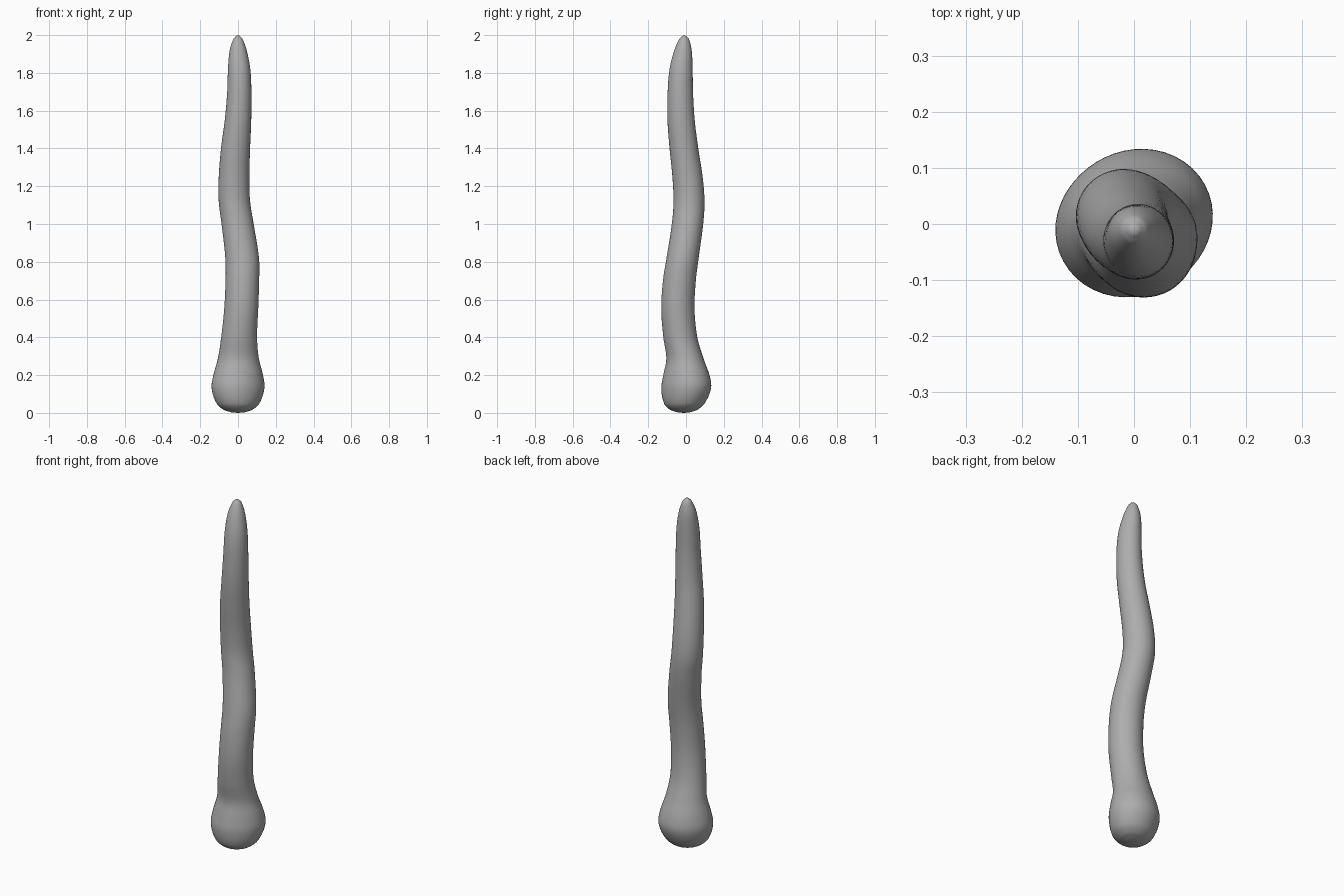
import bpy, bmesh
from math import sin, cos, pi, exp

if "Cube" in bpy.data.objects:
    bpy.data.objects.remove(bpy.data.objects["Cube"])

# Cross-sections of the wavy stalk: z, centre x, centre y, radius x, radius y
SECTIONS = [
    (0.003, 0.0, -0.012, 0.035, 0.033),
    (0.016, 0.0, -0.012, 0.075, 0.072),
    (0.05, 0.0, -0.009, 0.113, 0.107),
    (0.13, 0.0, 0.001, 0.139, 0.131),
    (0.2, 0.001, 0.002, 0.131, 0.122),
    (0.29, 0.002, -0.006, 0.108, 0.098),
    (0.4, 0.006, -0.03, 0.095, 0.090),
    (0.55, 0.017, -0.043, 0.090, 0.088),
    (0.7, 0.023, -0.035, 0.089, 0.087),
    (0.82, 0.022, -0.018, 0.089, 0.085),
    (1.0, -0.002, 0.008, 0.085, 0.083),
    (1.12, -0.019, 0.016, 0.083, 0.082),
    (1.25, -0.021, 0.008, 0.081, 0.080),
    (1.4, -0.013, -0.011, 0.077, 0.076),
    (1.55, 0.0, -0.026, 0.070, 0.072),
    (1.7, 0.007, -0.030, 0.064, 0.067),
    (1.82, 0.006, -0.026, 0.059, 0.061),
    (1.92, 0.001, -0.016, 0.045, 0.046),
    (1.98, 0.0, -0.010, 0.024, 0.025),
    (1.996, 0.0, -0.010, 0.010, 0.010),
]
SIDES, STEPS = 48, 5


def smooth_sections():
    n = len(SECTIONS)
    z = [s[0] for s in SECTIONS]

    def slope(i, k):
        lo, hi = max(i - 1, 0), min(i + 1, n - 1)
        return (SECTIONS[hi][k] - SECTIONS[lo][k]) / (z[hi] - z[lo])

    out = []
    for i in range(n - 1):
        h = z[i + 1] - z[i]
        for j in range(STEPS):
            t = j / STEPS
            row = [z[i] + t * h]
            for k in range(1, 5):
                p, q = SECTIONS[i][k], SECTIONS[i + 1][k]
                m0, m1 = h * slope(i, k), h * slope(i + 1, k)
                row.append(p * (2 * t**3 - 3 * t**2 + 1) + q * (3 * t**2 - 2 * t**3)
                           + m0 * (t**3 - 2 * t**2 + t) + m1 * (t**3 - t**2))
            out.append(row)
    out.append(SECTIONS[-1])
    return out


# Loft the rings; the bulb is slightly squeezed along one diagonal
bm = bmesh.new()
rings = []
for z, cx, cy, rx, ry in smooth_sections():
    skew = 0.05 * exp(-((z - 0.13) / 0.17) ** 2)
    ring = []
    for i in range(SIDES):
        a = 2 * pi * i / SIDES
        r = 1 + skew * sin(2 * a)
        ring.append(bm.verts.new((cx + rx * r * cos(a), cy + ry * r * sin(a), z)))
    rings.append(ring)
for lower, upper in zip(rings, rings[1:]):
    for i in range(SIDES):
        k = (i + 1) % SIDES
        bm.faces.new((lower[i], lower[k], upper[k], upper[i]))

# Close the base and the rounded tip
base = bm.verts.new((0, -0.012, 0))
tip = bm.verts.new((0, -0.010, 2))
for i in range(SIDES):
    k = (i + 1) % SIDES
    bm.faces.new((base, rings[0][k], rings[0][i]))
    bm.faces.new((tip, rings[-1][i], rings[-1][k]))
for f in bm.faces:
    f.smooth = True

mesh = bpy.data.meshes.new("wavy_stalk")
bm.to_mesh(mesh)
bm.free()
stalk = bpy.data.objects.new("wavy_stalk", mesh)
bpy.context.collection.objects.link(stalk)

# Dark grey surface
grey = bpy.data.materials.new("dark_grey")
grey.diffuse_color = (0.42, 0.42, 0.42, 1)
grey.use_nodes = True
grey.node_tree.nodes["Principled BSDF"].inputs["Base Color"].default_value = grey.diffuse_color
mesh.materials.append(grey)
